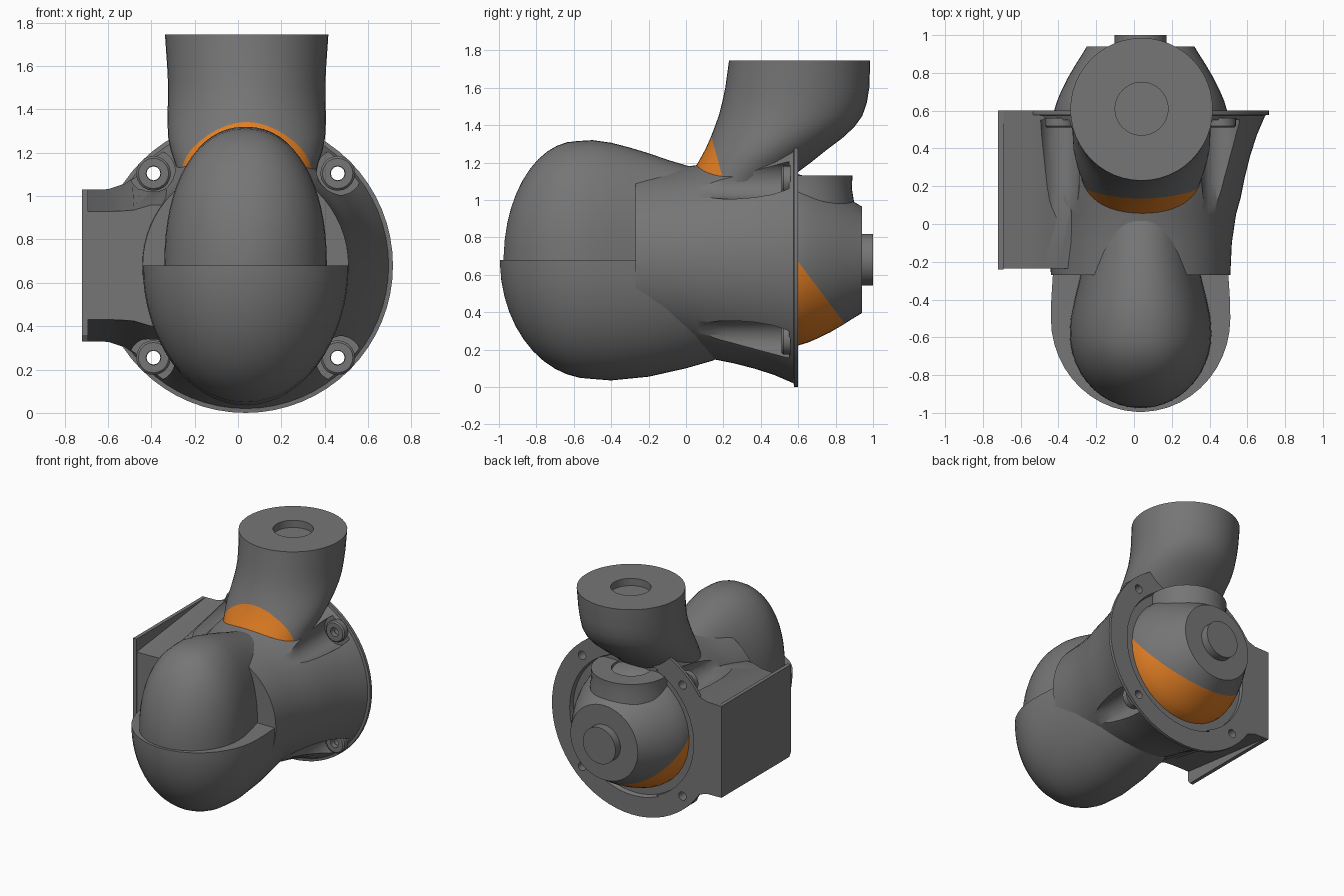
import bpy, bmesh, math
from mathutils import Vector

if "Cube" in bpy.data.objects:
    bpy.data.objects.remove(bpy.data.objects["Cube"])

CX, CZ = 0.035, 0.68   # main axis, running along y
SEG = 48


def material(name, rgb):
    m = bpy.data.materials.new(name)
    m.use_nodes = True
    m.diffuse_color = (*rgb, 1)
    m.node_tree.nodes["Principled BSDF"].inputs["Base Color"].default_value = (*rgb, 1)
    return m


GREY = material("dark_grey", (0.18, 0.18, 0.18))
ORANGE = material("orange", (0.76, 0.21, 0.018))


def loft(name, rings, closed=False):
    """Skin equal-length rings; cap the ends, or join last to first."""
    bm = bmesh.new()
    loops = [[bm.verts.new(p) for p in ring] for ring in rings]
    n = len(loops[0])
    pairs = list(zip(loops, loops[1:]))
    if closed:
        pairs.append((loops[-1], loops[0]))
    else:
        bm.faces.new(loops[0])
        bm.faces.new(loops[-1])
    for a, b in pairs:
        for i in range(n):
            j = (i + 1) % n
            bm.faces.new((a[i], a[j], b[j], b[i]))
    bmesh.ops.recalc_face_normals(bm, faces=bm.faces)
    me = bpy.data.meshes.new(name)
    bm.to_mesh(me)
    bm.free()
    ob = bpy.data.objects.new(name, me)
    bpy.context.collection.objects.link(ob)
    me.materials.append(GREY)
    me.materials.append(ORANGE)
    return ob


def circle(c, rx, ry, axis="Y", n=SEG):
    pts = []
    for i in range(n):
        a = 2 * math.pi * i / n
        u, v = rx * math.cos(a), ry * math.sin(a)
        pts.append((c[0] + u, c[1], c[2] + v) if axis == "Y" else (c[0] + u, c[1] + v, c[2]))
    return pts


def lathe_y(name, profile, x=CX, z=CZ, n=SEG, closed=False):
    return loft(name, [circle((x, y, z), r, r, "Y", n) for y, r in profile], closed)


def activate(ob):
    bpy.ops.object.select_all(action="DESELECT")
    ob.select_set(True)
    bpy.context.view_layer.objects.active = ob


def smooth(ob, angle=35):
    activate(ob)
    bpy.ops.object.shade_smooth_by_angle(angle=math.radians(angle))


def carve(ob, cutters):
    activate(ob)
    for c in cutters:
        mod = ob.modifiers.new("cut", "BOOLEAN")
        mod.operation, mod.solver, mod.object = "DIFFERENCE", "EXACT", c
        bpy.ops.object.modifier_apply(modifier=mod.name)


def paint_side(ob, point, normal):
    """Split along a plane and colour the side the normal points to."""
    p, n = Vector(point), Vector(normal)
    bm = bmesh.new()
    bm.from_mesh(ob.data)
    bmesh.ops.bisect_plane(bm, geom=bm.verts[:] + bm.edges[:] + bm.faces[:],
                           plane_co=p, plane_no=n)
    for f in bm.faces:
        f.material_index = int((f.calc_center_median() - p).dot(n) > 0)
    bm.to_mesh(ob.data)
    bm.free()


def half_elbow(name, y0, length, width, depth, sign, power, rear):
    """Half shell: rounded nose at the front, tapering towards the body."""
    spec = []
    for i in range(12):
        a = math.radians(2 + 88 * i / 11)
        spec.append((y0 - length * math.cos(a), width * math.sin(a), depth * math.sin(a)))
    rings = []
    for y, w, d in spec + rear:
        ring = []
        for i in range(33):
            a = math.pi * i / 32
            c, s = math.cos(a), max(0.0, math.sin(a))
            ring.append((CX + w * math.copysign(abs(c) ** (2 / power), c), y,
                         CZ + sign * d * s ** (2 / power)))
        rings.append(ring)
    smooth(loft(name, rings))


# Front elbow: wide lower cup and narrower upper bend
half_elbow("lower_elbow", -0.5, 0.495, 0.475, 0.637, -1, 2.0,
           [(-0.4, 0.473, 0.645), (-0.2, 0.46, 0.625), (0, 0.44, 0.58),
            (0.14, 0.42, 0.54), (0.3, 0.38, 0.47)])
half_elbow("upper_elbow", -0.58, 0.395, 0.375, 0.635, 1, 2.2,
           [(-0.5, 0.37, 0.64), (-0.4, 0.35, 0.626), (-0.3, 0.325, 0.6),
            (-0.2, 0.305, 0.57), (-0.1, 0.29, 0.535), (0.05, 0.28, 0.49)])

# Barrel flaring into the rear flange, with a shallow rear recess
barrel = lathe_y("barrel", [(-0.27, 0.475), (-0.1, 0.483), (0.05, 0.505), (0.14, 0.53),
                            (0.25, 0.552), (0.36, 0.58), (0.47, 0.615), (0.575, 0.66),
                            (0.578, 0.68), (0.6, 0.68), (0.6, 0.53), (0.57, 0.52)], n=64)

# Side housing that spreads out towards the flange
front_edge = [(-0.7, 0.25), (-0.58, 0.25), (-0.53, 0.252), (-0.48, 0.256), (-0.4, 0.28), (0, 0.28)]
back_edge = [(-0.7, 0.35), (-0.6, 0.352), (-0.53, 0.375), (-0.48, 0.41), (-0.4, 0.48), (0, 0.48)]


def housing_ring(y, edge):
    return ([(x, y, CZ + h) for x, h in edge] +
            [(x, y, CZ - h) for x, h in reversed(edge)])


housing = loft("side_housing", [housing_ring(-0.235, front_edge), housing_ring(0.6, back_edge)])
recess = lathe_y("recess_cutter", [(0.57, 0.52), (0.7, 0.52)])
carve(housing, [recess])

# Side plate closing the housing
plate = [(-0.24, -0.32), (-0.22, -0.35), (0.6, -0.35), (0.6, 0.35), (-0.24, 0.35)]
loft("side_plate", [[(x, y, CZ + h) for y, h in plate] for x in (-0.72, -0.692)])

# Bolt pockets, through holes and bosses at the four corners
bolts = [(CX + sx * 0.425, CZ + sz * 0.425) for sx in (-1, 1) for sz in (-1, 1)]
cutters = []
for x, z in bolts:
    cutters.append(lathe_y("pocket_cutter", [(-0.15, 0.07), (0.2, 0.1), (0.55, 0.11)], x, z, 24))
    cutters.append(lathe_y("hole_cutter", [(0.4, 0.032), (0.7, 0.032)], x, z, 12))
carve(barrel, cutters)
carve(housing, cutters)
smooth(barrel)
smooth(housing)
for c in cutters + [recess]:
    bpy.data.objects.remove(c)
for x, z in bolts:
    smooth(lathe_y("bolt_boss", [(0.51, 0.034), (0.51, 0.07), (0.52, 0.08), (0.56, 0.08),
                                 (0.56, 0.034)], x, z, 20, closed=True))

# Upright pipe leaning back from the body, with a recess in its top
pipe_spec = [(1.0, -0.04, 0.45, 0.3), (1.15, 0.035, 0.6, 0.33), (1.21, 0.07, 0.68, 0.35),
             (1.27, 0.103, 0.755, 0.362), (1.33, 0.13, 0.835, 0.365),
             (1.39, 0.153, 0.9, 0.365), (1.45, 0.175, 0.943, 0.363),
             (1.52, 0.193, 0.967, 0.363), (1.6, 0.21, 0.98, 0.367),
             (1.745, 0.23, 0.985, 0.377)]
rings = [circle((CX + 0.005, (f + b) / 2, z), w, (b - f) / 2, "Z") for z, f, b, w in pipe_spec]
for z in (1.745, 1.69):
    rings.append(circle((CX + 0.005, 0.61, z), 0.14, 0.14, "Z"))
pipe = loft("upright_pipe", rings)
paint_side(pipe, (0, 0.13, 1.36), (0, -0.22, -0.06))
smooth(pipe)

# Rear dome with an orange lower band and a centre knob
dome = lathe_y("rear_dome", [(0.55, 0.462), (0.6, 0.458), (0.65, 0.443), (0.7, 0.422),
                             (0.77, 0.388), (0.84, 0.347), (0.9, 0.309), (0.94, 0.285)])
paint_side(dome, (0, 0.6, 0.67), (0, -0.32, -0.24))
smooth(dome)
smooth(lathe_y("rear_knob", [(0.92, 0.138), (1.0, 0.138)]))

# Short outlet rising from the dome
outlet = [(0.75, 0.29), (1.0, 0.287), (1.06, 0.277), (1.13, 0.28), (1.13, 0.14), (1.09, 0.14)]
smooth(loft("dome_outlet", [circle((CX, 0.61, z), r, r, "Z") for z, r in outlet]))
